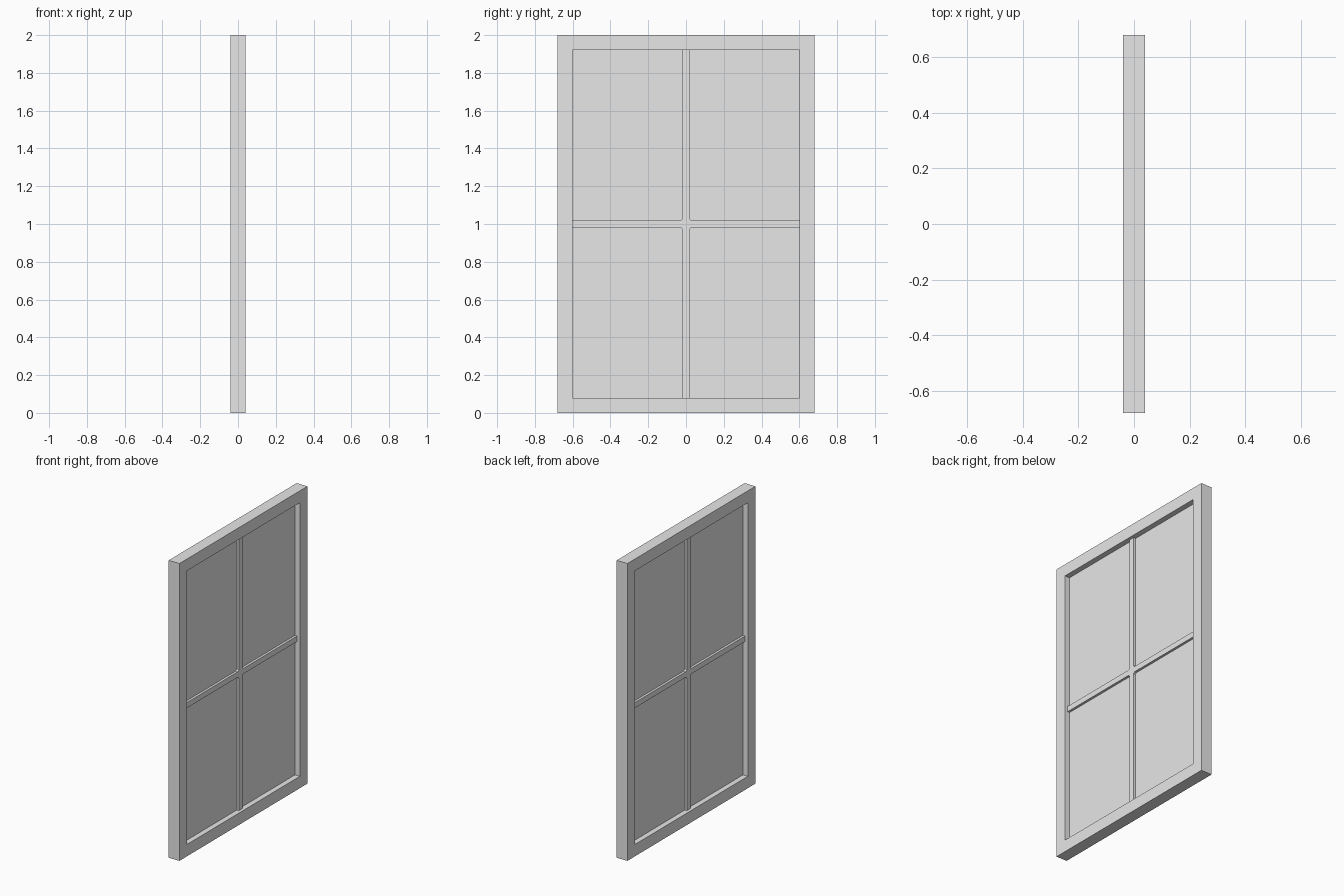
import bpy
import bmesh

if "Cube" in bpy.data.objects:
    bpy.data.objects.remove(bpy.data.objects["Cube"])

WIDTH, HEIGHT = 1.36, 2.0
BORDER = 0.08          # face width of the outer frame
BAR = 0.0185           # half width of the glazing bars
CHAMFER = 0.01         # cut corners where the bars cross
MID = HEIGHT / 2

grey = bpy.data.materials.new("light_grey")
grey.use_nodes = True
colour = (0.8, 0.8, 0.8, 1)
grey.diffuse_color = colour
grey.node_tree.nodes["Principled BSDF"].inputs["Base Color"].default_value = colour


def slab(name, points, faces, half):
    """Extrude flat faces in the y-z plane to x = -half..half."""
    bm = bmesh.new()
    verts = [bm.verts.new((-half, y, z)) for y, z in points]
    flat = [bm.faces.new([verts[i] for i in f]) for f in faces]
    new = bmesh.ops.extrude_face_region(bm, geom=flat, use_keep_orig=True)["geom"]
    moved = [v for v in new if isinstance(v, bmesh.types.BMVert)]
    bmesh.ops.translate(bm, verts=moved, vec=(2 * half, 0, 0))
    bmesh.ops.recalc_face_normals(bm, faces=bm.faces)
    mesh = bpy.data.meshes.new(name)
    bm.to_mesh(mesh)
    bm.free()
    mesh.materials.append(grey)
    obj = bpy.data.objects.new(name, mesh)
    bpy.context.collection.objects.link(obj)
    return obj


def rectangle(half_y, half_z):
    return [(sy * half_y, MID + sz * half_z)
            for sy, sz in ((-1, -1), (1, -1), (1, 1), (-1, 1))]


# Outer frame: a ring of four quads
inner_y, inner_z = WIDTH / 2 - BORDER, MID - BORDER
ring = [(i, (i + 1) % 4, (i + 1) % 4 + 4, i + 4) for i in range(4)]
slab("outer_frame",
     rectangle(WIDTH / 2, MID) + rectangle(inner_y, inner_z), ring, 0.04)

# Thin pane, tucked slightly into the frame
slab("window_pane", rectangle(inner_y + 0.01, inner_z + 0.01), [range(4)], 0.004)

# Crossed glazing bars, one quadrant of the outline at a time
end_y, end_z = inner_y + 0.01, inner_z + 0.01
quadrant = [(end_y, BAR), (BAR + CHAMFER, BAR), (BAR, BAR + CHAMFER), (BAR, end_z)]
outline = []
for sy, sz in ((1, 1), (-1, 1), (-1, -1), (1, -1)):
    step = 1 if sy * sz > 0 else -1
    outline += [(sy * y, MID + sz * z) for y, z in quadrant[::step]]
slab("glazing_bars", outline, [range(len(outline))], 0.02)
